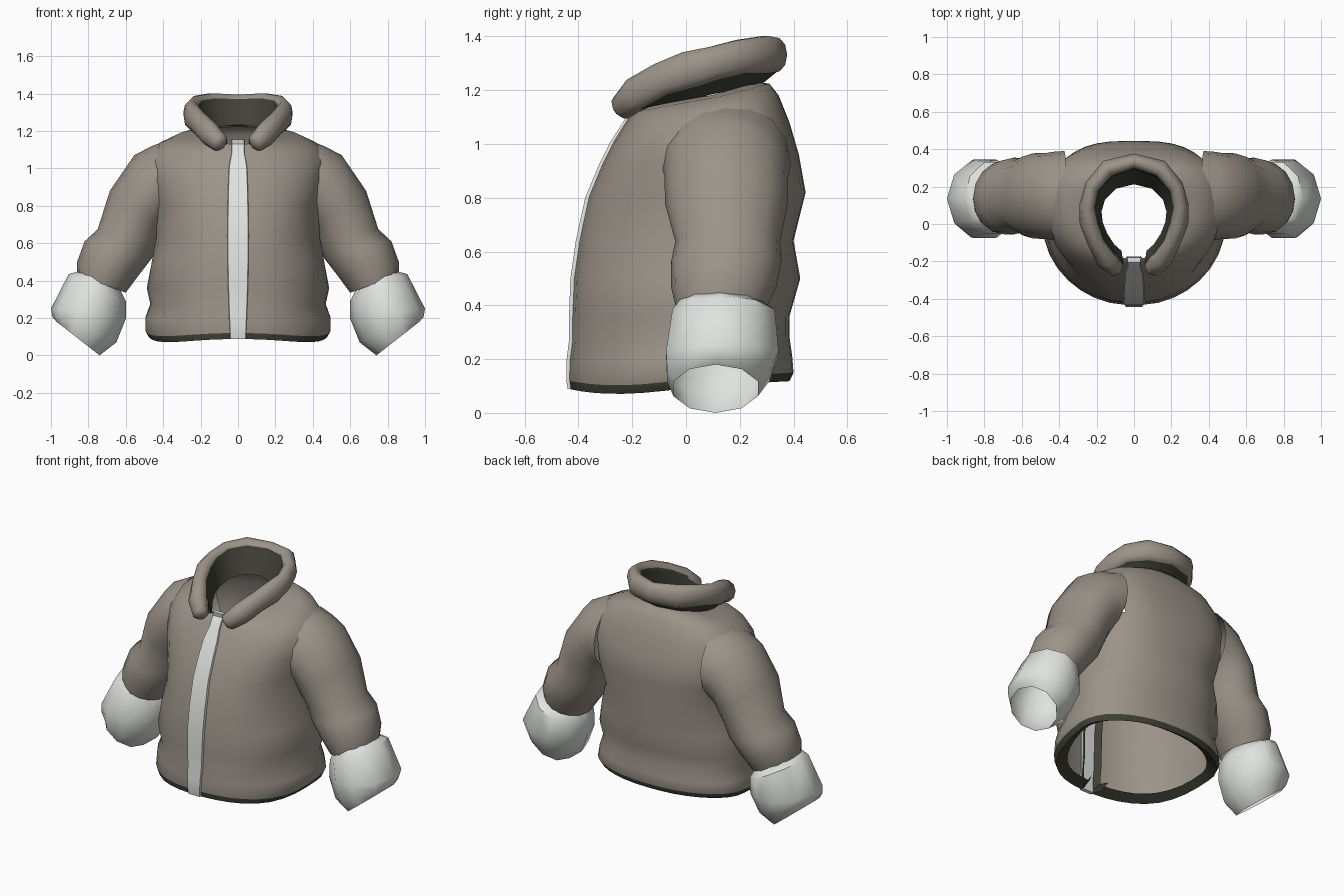
import bpy, bmesh, math
from mathutils import Vector

if "Cube" in bpy.data.objects:
    bpy.data.objects.remove(bpy.data.objects["Cube"])


def material(name, rgb):
    m = bpy.data.materials.new(name)
    m.diffuse_color = (*rgb, 1)
    m.use_nodes = True
    m.node_tree.nodes["Principled BSDF"].inputs["Base Color"].default_value = m.diffuse_color
    return m


BROWN = material("taupe cloth", (0.33, 0.293, 0.25))
DARK = material("dark lining", (0.052, 0.052, 0.038))
WHITE = material("pale fur", (0.74, 0.77, 0.74))


def loft(name, rings, mats, closed=True, caps=(), rule=None, skip=None, angle=50):
    """Skin a list of point rings; rule(ring, column) picks the material,
    skip(centre) leaves a hole."""
    bm = bmesh.new()
    vs = [[bm.verts.new(p) for p in r] for r in rings]
    n = len(rings[0])
    for i in range(len(rings) - 1):
        for j in range(n if closed else n - 1):
            k = (j + 1) % n
            f = bm.faces.new((vs[i][j], vs[i][k], vs[i + 1][k], vs[i + 1][j]))
            if rule:
                f.material_index = rule(i, j)
    for c in caps:
        bm.faces.new(vs[c])
    bmesh.ops.recalc_face_normals(bm, faces=bm.faces)
    if skip:
        holes = [f for f in bm.faces if skip(f.calc_center_median())]
        bmesh.ops.delete(bm, geom=holes, context='FACES')
    me = bpy.data.meshes.new(name)
    bm.to_mesh(me)
    bm.free()
    for m in mats:
        me.materials.append(m)
    ob = bpy.data.objects.new(name, me)
    bpy.context.collection.objects.link(ob)
    bpy.ops.object.select_all(action='DESELECT')
    ob.select_set(True)
    bpy.context.view_layer.objects.active = ob
    bpy.ops.object.shade_smooth_by_angle(angle=math.radians(angle))
    return ob


# Torso levels: front height, rise toward back, half width, front y, back y, back squareness
LEVELS = [
    (0.12, 0.03, 0.425, -0.365, 0.335, 0.93),
    (0.088, 0.03, 0.48, -0.43, 0.385, 0.93),
    (0.120, 0.03, 0.50, -0.435, 0.40, 0.93),
    (0.19, 0.02, 0.495, -0.435, 0.395, 0.93),
    (0.27, 0.01, 0.465, -0.425, 0.385, 0.93),
    (0.36, 0.00, 0.49, -0.425, 0.385, 0.93),
    (0.50, 0.00, 0.465, -0.42, 0.425, 0.93),
    (0.64, 0.00, 0.435, -0.40, 0.40, 0.85),
    (0.80, 0.02, 0.445, -0.365, 0.445, 0.72),
    (0.92, 0.04, 0.47, -0.315, 0.42, 0.70),
    (1.01, 0.07, 0.465, -0.27, 0.385, 0.72),
    (1.08, 0.10, 0.42, -0.225, 0.345, 0.78),
    (1.115, 0.11, 0.325, -0.205, 0.31, 0.9),
    (1.13, 0.10, 0.205, -0.19, 0.255, 0.93),
]
SEG, GAP, CY = 36, 0.034, 0.09


def spow(v, p):
    return math.copysign(abs(v) ** p, v)


def torso_ring(i):
    z, rise, w, yf, yb, sq = LEVELS[i]
    a0 = math.asin(GAP / w)
    pts = []
    for k in range(SEG + 1):
        a = a0 + (2 * math.pi - 2 * a0) * k / SEG
        s, c = math.sin(a), math.cos(a)
        fold = 1 + 0.010 * math.sin(5 * abs(math.pi - a) + 1.7 * i) * abs(s)
        p = 0.93 if c > 0 else sq
        x = w * spow(s, p) * fold
        y = CY + (-(CY - yf) * c ** 0.93 if c > 0 else (yb - CY) * (-c) ** p)
        hem = -0.03 * s * s * max(c, 0) * 2 if i < 3 else 0
        pts.append(Vector((x, y, z + rise * (1 - c) / 2 + hem)))
    for q, sx in ((pts[0], 1), (pts[-1], -1)):
        q.x = sx * GAP
    # front edges fold inward as lining lips
    lip = 0.03 if z < 1.05 else 0.0
    return ([pts[0] + Vector((lip, 0.055, 0))] + pts
            + [pts[-1] + Vector((-lip, 0.055, 0))])


def armhole(c):
    return abs(c.x) > 0.33 and ((c.y - 0.15) / 0.185) ** 2 + ((c.z - 0.92) / 0.17) ** 2 < 1


loft("jacket_body", [torso_ring(i) for i in range(len(LEVELS))], [BROWN, DARK],
     closed=False, skip=armhole, rule=lambda i, j: int(i < 2 or j in (0, SEG + 1)))

# Front closure strip following the body's front line
strip = []
for z, rise, w, yf, yb, sq in LEVELS[1:]:
    h = 0.04 + 0.02 * math.sin(math.pi * min(1, z / 1.25))
    if z > 1.05:
        h = 0.037
    y = yf - 0.010
    strip.append([(-h, y + 0.025, z), (-h * 0.9, y, z), (h * 0.9, y, z), (h, y + 0.025, z)])
strip.append([(x, y - 0.005, z + 0.025) for x, y, z in strip[-1]])
loft("front_strip", strip, [WHITE], caps=(0, -1), angle=35)


def limb_ring(ring, side, n):
    """Ellipse spanning an outer and an inner point in the xz plane."""
    xo, zo, xi, zi, yc, ry = ring
    pts = []
    for k in range(n):
        a = 2 * math.pi * k / n
        t = math.cos(a)
        pts.append((side * ((xo + xi) / 2 + t * (xo - xi) / 2),
                    yc + ry * math.sin(a),
                    (zo + zi) / 2 + t * (zo - zi) / 2))
    return pts


# Each ring: outer x, z, inner x, z, centre y, half depth
SLEEVE = [
    (0.36, 1.155, 0.385, 0.71, 0.15, 0.24),
    (0.46, 1.12, 0.385, 0.70, 0.15, 0.237),
    (0.555, 1.07, 0.385, 0.69, 0.15, 0.23),
    (0.685, 0.88, 0.395, 0.675, 0.15, 0.228),
    (0.75, 0.675, 0.425, 0.60, 0.155, 0.195),
    (0.82, 0.61, 0.46, 0.52, 0.15, 0.205),
    (0.86, 0.50, 0.53, 0.43, 0.14, 0.195),
    (0.86, 0.43, 0.60, 0.335, 0.13, 0.165),
]
CUFF = [
    (0.85, 0.45, 0.64, 0.37, 0.125, 0.155),
    (0.905, 0.435, 0.60, 0.29, 0.14, 0.20),
    (1.0, 0.25, 0.598, 0.20, 0.135, 0.22),
    (0.992, 0.205, 0.65, 0.07, 0.12, 0.20),
    (0.970, 0.18, 0.74, 0.0, 0.11, 0.165),
]
for side, label in ((1, "left"), (-1, "right")):
    loft(label + "_sleeve", [limb_ring(r, side, 16) for r in SLEEVE], [BROWN])
    loft(label + "_cuff", [limb_ring(r, side, 10) for r in CUFF], [WHITE],
         caps=(0,), angle=45)

# Collar roll centre line, right half from the front to the back of the neck
HALF = [(0.095, -0.24, 1.135), (0.15, -0.185, 1.185), (0.205, -0.09, 1.24),
        (0.24, 0.01, 1.275), (0.248, 0.10, 1.30), (0.222, 0.20, 1.325),
        (0.14, 0.295, 1.332), (0.0, 0.335, 1.332)]
PATH = [Vector(p) for p in HALF]
PATH += [Vector((-p.x, p.y, p.z)) for p in reversed(PATH[:-1])]

roll, inner, under = [], [], []
for i, p in enumerate(PATH):
    t = (PATH[min(i + 1, len(PATH) - 1)] - PATH[max(i - 1, 0)]).normalized()
    n = t.cross(Vector((0, 0, 1))).normalized()
    v = n.cross(t)
    end = min(i, len(PATH) - 1 - i)
    rw = 0.045 + 0.012 * max(0, 1 - end / 4) + 0.004 * math.sin(2.4 * end)
    rh = 0.068 + 0.005 * math.cos(2.1 * end)
    if end == 0:
        rw, rh = 0.046, 0.05
    ring = [p + n * rw * math.cos(a) + v * rh * math.sin(a)
            for a in (2 * math.pi * k / 10 for k in range(10))]
    # tapered nub closes each end of the roll
    nub = [p.lerp(q, 0.55) + t * (-0.018 if i == 0 else 0.018) for q in ring]
    roll += [nub, ring] if i == 0 else [ring, nub] if i == len(PATH) - 1 else [ring]
    top = p - n * rw * 0.95 + v * rh * 0.4
    low = Vector((p.x * 0.70, p.y * 0.62 + 0.005, 1.15 + 0.25 * p.y))
    inner.append([top, top.lerp(low, 0.5), low])
    neck = Vector((p.x * 0.86, p.y * 0.84, 1.165 + 0.17 * p.y))
    under.append([p + n * rw * 0.5 - v * rh * 0.75, neck])

# roll faces turned to the neck and the underside are lining
last = len(roll) - 1
loft("collar_roll", roll, [BROWN, DARK], caps=(0, -1), angle=70,
     rule=lambda i, j: int(4 <= j <= 7 and 2 <= i <= last - 3))
loft("collar_inner_lining", inner, [DARK], closed=False)
loft("collar_underside", under, [DARK], closed=False)
